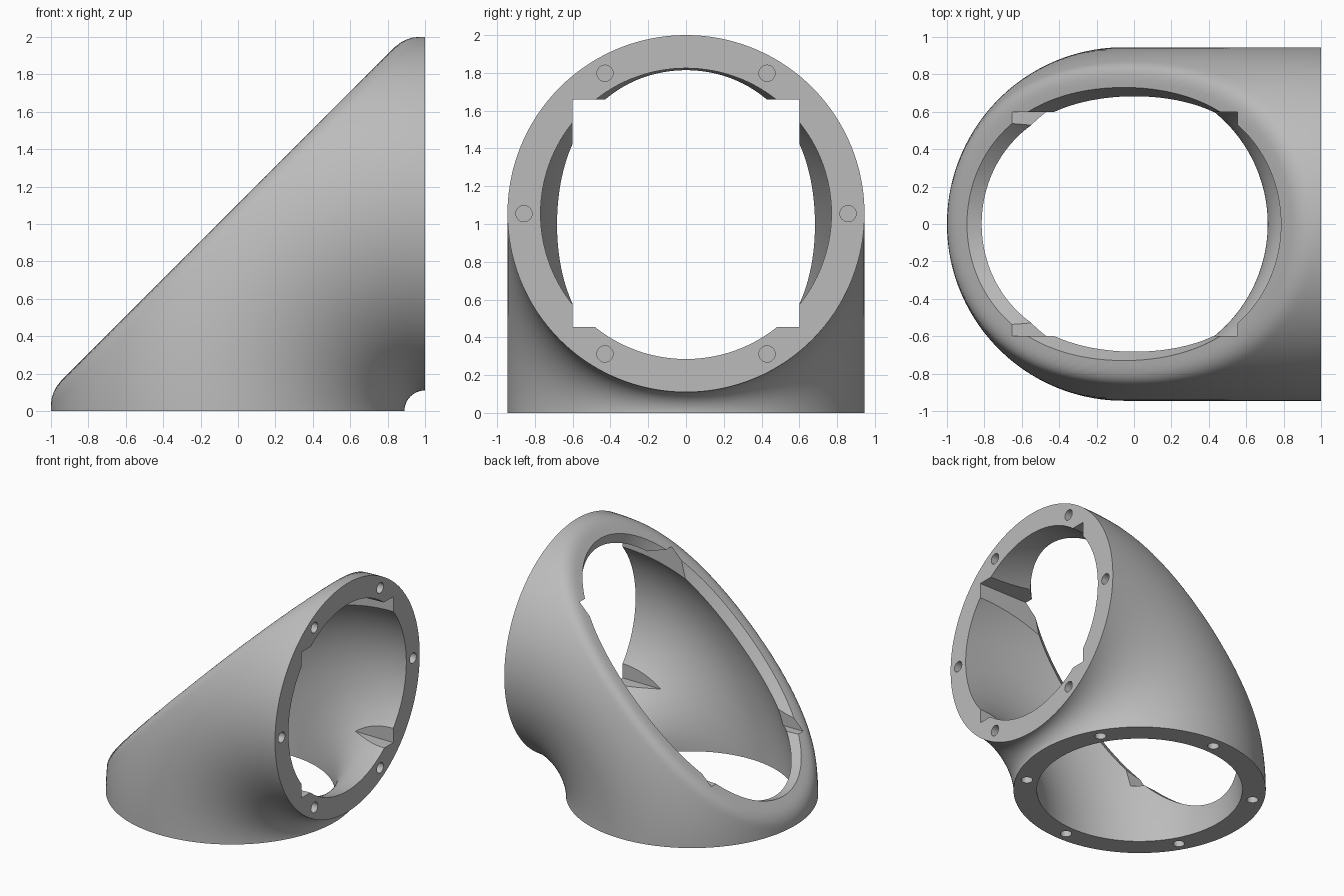
import bpy, bmesh
from math import sin, cos, pi, sqrt, radians, hypot

cube = bpy.data.objects.get("Cube")
if cube:
    bpy.data.objects.remove(cube, do_unlink=True)

BEND = 1.055      # bend radius, about the y-line through x=1, z=0
OUTER = 0.945     # tube outside radius
BORE = 0.77       # tube inside radius
PLANE = 1.49      # distance of the slanted cut from the bend axis
ROUND = 0.045     # rounding of the slanted rim
LIP = 0.85        # tube radius that outlines the slanted opening
R2 = sqrt(2)

grey = bpy.data.materials.new("light grey")
grey.use_nodes = True
grey.diffuse_color = (0.5, 0.5, 0.5, 1)
grey.node_tree.nodes["Principled BSDF"].inputs["Base Color"].default_value = (0.5, 0.5, 0.5, 1)


def make_object(name, bm):
    bmesh.ops.recalc_face_normals(bm, faces=bm.faces)
    mesh = bpy.data.meshes.new(name)
    bm.to_mesh(mesh)
    bm.free()
    mesh.materials.append(grey)
    obj = bpy.data.objects.new(name, mesh)
    bpy.context.collection.objects.link(obj)
    return obj


def loft(name, rings):
    """Skin closed rings of points and cap both ends."""
    bm = bmesh.new()
    loops = [[bm.verts.new(p) for p in ring] for ring in rings]
    for a, b in zip(loops, loops[1:]):
        for i in range(len(a)):
            bm.faces.new((a[i - 1], a[i], b[i], b[i - 1]))
    bm.faces.new(loops[0])
    bm.faces.new(loops[-1])
    return make_object(name, bm)


def bend_ring(phi, radius, count):
    """Tube cross-section at bend angle phi; radius(phi, psi) is its outline."""
    ring = []
    for i in range(count):
        psi = 2 * pi * i / count
        r = radius(phi, psi)
        rho = BEND + r * cos(psi)
        ring.append((1 - rho * cos(phi), r * sin(psi), rho * sin(phi)))
    return ring


def body_radius(phi, psi):
    """Tube clipped by the slanted plane, with a rounded edge."""
    lo, hi = 0.3, OUTER
    tilt = cos(phi - pi / 4)
    for _ in range(26):
        r = (lo + hi) / 2
        a = r - OUTER + ROUND
        b = (BEND + r * cos(psi)) * tilt - PLANE + ROUND
        inside = hypot(max(a, 0), max(b, 0)) < ROUND
        lo, hi = (r, hi) if inside else (lo, r)
    return hi


def lip_ring(depth, count=160):
    """Outline of the slanted opening, shrinking with depth below the plane."""
    t_max = sqrt((BEND + LIP) ** 2 - PLANE ** 2)
    shrink = 0.6 * depth
    ring = []
    for i in range(count):
        th = 2 * pi * (i + 0.5) / count
        t = t_max * cos(th)
        y = sqrt(max(LIP ** 2 - (hypot(PLANE, t) - BEND) ** 2, 0))
        y *= (1 if sin(th) > 0 else -1) * (1 - shrink / 0.73)
        t *= 1 - shrink / t_max
        d = PLANE - depth
        ring.append((1 + (t - d) / R2, y, (t + d) / R2))
    return ring


# Outer body
STEPS = 96
body = loft("elbow_housing",
            [bend_ring(radians(90 * i / STEPS), body_radius, 240) for i in range(STEPS + 1)])

# Curved bore
bore = loft("bore_cutter",
            [bend_ring(radians(-1 + 92 * i / 64), lambda p, s: BORE, 128) for i in range(65)])

# Tapered opening in the slanted face
opening = loft("opening_cutter", [lip_ring(-0.1), lip_ring(0.25)])

# Square passage that notches the side opening
LOW, HIGH, HALF = 0.455, 1.66, 0.6
passage = loft("passage_cutter",
               [[(x, -HALF, LOW), (x, HALF, LOW), (x, HALF, HIGH), (x, -HALF, HIGH)]
                for x in (-2, 2)])

# Six blind screw holes in each flange
cutters = [bore, opening, passage]
bm = bmesh.new()
for k in range(6):
    ang = radians(60 * k)
    y, rho = 0.858 * cos(ang), BEND + 0.858 * sin(ang)
    for side in (0, 1):
        rings = []
        for level in (-0.05, 0.13):
            ring = []
            for j in range(24):
                u = 0.043 * cos(2 * pi * j / 24)
                v = 0.043 * sin(2 * pi * j / 24)
                p = (1 - rho - v, y + u, level) if side else (1 - level, y + u, rho + v)
                ring.append(bm.verts.new(p))
            rings.append(ring)
        a, b = rings
        for j in range(24):
            bm.faces.new((a[j - 1], a[j], b[j], b[j - 1]))
        bm.faces.new(a)
        bm.faces.new(b)
cutters.append(make_object("screw_hole_cutter", bm))

# Cut everything out of the body
bpy.context.view_layer.objects.active = body
for cutter in cutters:
    cutter.hide_render = True
    mod = body.modifiers.new(cutter.name, 'BOOLEAN')
    mod.operation = 'DIFFERENCE'
    mod.solver = 'EXACT'
    mod.object = cutter
    bpy.ops.object.modifier_apply(modifier=mod.name)
    bpy.data.objects.remove(cutter, do_unlink=True)

bpy.ops.object.select_all(action='DESELECT')
body.select_set(True)
bpy.ops.object.shade_smooth_by_angle(angle=radians(25))
